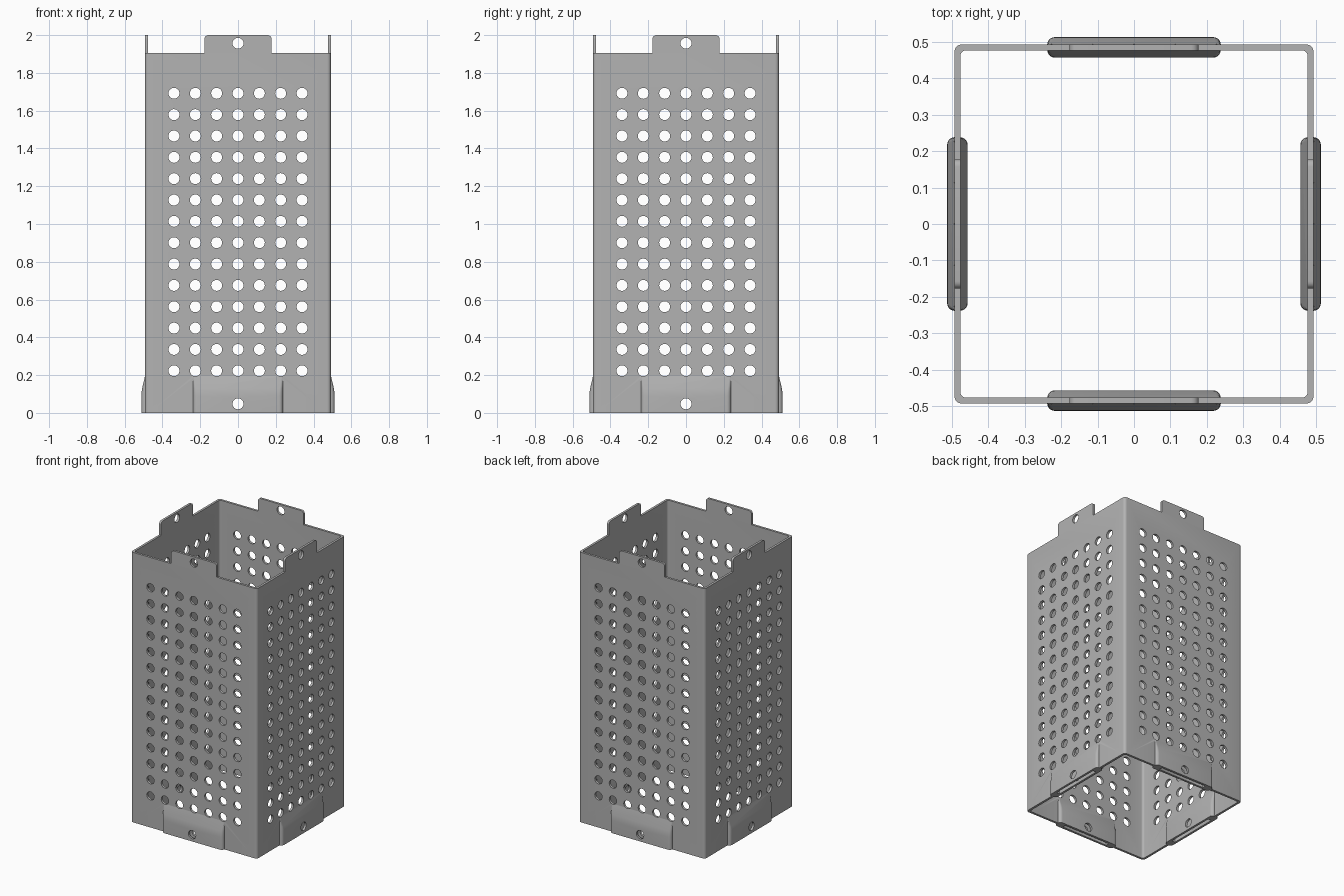
import bpy, bmesh, math
from mathutils import Matrix, Vector

cube = bpy.data.objects.get("Cube")
if cube:
    bpy.data.objects.remove(cube, do_unlink=True)

OUTER, INNER = 0.492, 0.476          # wall faces
MID = (OUTER + INNER) / 2
RIM, TOP = 1.905, 2.0
PITCH, HOLE_R = 0.113, 0.029
SIDES = [Matrix.Rotation(i * math.pi / 2, 4, 'Z') for i in range(4)]

grey = bpy.data.materials.new("plain_grey")
grey.use_nodes = True
grey.diffuse_color = (0.45, 0.45, 0.45, 1)
grey.node_tree.nodes["Principled BSDF"].inputs["Base Color"].default_value = grey.diffuse_color


def rounded(hx, hy, r, steps=5):
    """Outline of a rounded rectangle."""
    pts = []
    for k, (sx, sy) in enumerate([(1, 1), (-1, 1), (-1, -1), (1, -1)]):
        for i in range(steps + 1):
            a = (k + i / steps) * math.pi / 2
            pts.append((sx * (hx - r) + r * math.cos(a), sy * (hy - r) + r * math.sin(a)))
    return pts


def loft(bm, rings, cyclic=False):
    """Skin a stack of equal rings, capped or closed on itself."""
    rows = [[bm.verts.new(p) for p in ring] for ring in rings]
    n = len(rows[0])
    pairs = list(zip(rows, rows[1:])) + ([(rows[-1], rows[0])] if cyclic else [])
    for a, b in pairs:
        for i in range(n):
            bm.faces.new((a[i], a[(i + 1) % n], b[(i + 1) % n], b[i]))
    if not cyclic:
        bm.faces.new(rows[0][::-1])
        bm.faces.new(rows[-1])


def make(name, bm):
    bmesh.ops.recalc_face_normals(bm, faces=bm.faces)
    me = bpy.data.meshes.new(name)
    bm.to_mesh(me)
    bm.free()
    ob = bpy.data.objects.new(name, me)
    bpy.context.collection.objects.link(ob)
    me.materials.append(grey)
    return ob


def boolean(ob, tool, operation):
    mod = ob.modifiers.new(operation.lower(), 'BOOLEAN')
    mod.operation, mod.object, mod.solver = operation, tool, 'EXACT'
    bpy.ops.object.select_all(action='DESELECT')
    bpy.context.view_layer.objects.active = ob
    ob.select_set(True)
    bpy.ops.object.modifier_apply(modifier=mod.name)


def level(pts, z, rot=Matrix(), y=0):
    return [rot @ Vector((px, py + y, z)) for px, py in pts]


# Square tube with rounded corners
bm = bmesh.new()
out_pts, in_pts = rounded(OUTER, OUTER, 0.02), rounded(INNER, INNER, 0.016)
loft(bm, [level(out_pts, 0), level(out_pts, RIM), level(in_pts, RIM), level(in_pts, 0)], True)
sleeve = make("perforated_sleeve", bm)

# Swollen sockets at the foot of each wall, tapering upward into it
bm = bmesh.new()
for rot in SIDES:
    loft(bm, [level(rounded(0.238, t, t * 0.75), z, rot, -MID) for z, t in
              [(0, 0.028), (0.09, 0.028), (0.11, 0.0265), (0.13, 0.0235), (0.205, 0.006)]])
sockets = make("socket_helper", bm)

# Slots that open the sockets from below
bm = bmesh.new()
for rot in SIDES:
    slot = rounded(0.182, 0.0125, 0.003, 2)
    loft(bm, [level(slot, z, rot, -MID) for z in (-0.05, 0.1)])
slots = make("slot_helper", bm)

# Round punches: grid of vents plus a pin hole at the foot and in the tab
bm = bmesh.new()
spots = [((c - 3) * PITCH, 0.223 + r * PITCH) for c in range(7) for r in range(14)]
spots += [(0, 0.048), (0, 1.957)]
for rot in SIDES:
    for x, z in spots:
        bmesh.ops.create_cone(bm, cap_ends=True, segments=24, radius1=HOLE_R, radius2=HOLE_R,
                              depth=0.09, matrix=rot @ Matrix.Translation((x, -MID, z))
                              @ Matrix.Rotation(math.pi / 2, 4, 'X'))
punches = make("punch_helper", bm)

# Tabs standing on the rim, rounded at their top corners
bm = bmesh.new()
half, r = 0.177, 0.02
outline = [(half, RIM)]
for sign, start in ((1, 0), (-1, 90)):
    for i in range(6):
        a = math.radians(start + i * 18)
        outline.append((sign * (half - r) + r * math.cos(a), TOP - r + r * math.sin(a)))
outline.append((-half, RIM))
for rot in SIDES:
    loft(bm, [[rot @ Vector((x, -y, z)) for x, z in outline] for y in (INNER, OUTER)])
tabs = make("top_tabs", bm)

boolean(sleeve, sockets, 'UNION')
boolean(sleeve, slots, 'DIFFERENCE')
boolean(sleeve, punches, 'DIFFERENCE')
boolean(tabs, punches, 'DIFFERENCE')
for helper in (sockets, slots, punches):
    bpy.data.objects.remove(helper, do_unlink=True)

for ob in (sleeve, tabs):
    bpy.ops.object.select_all(action='DESELECT')
    bpy.context.view_layer.objects.active = ob
    ob.select_set(True)
    bpy.ops.object.shade_smooth_by_angle(angle=math.radians(30))
